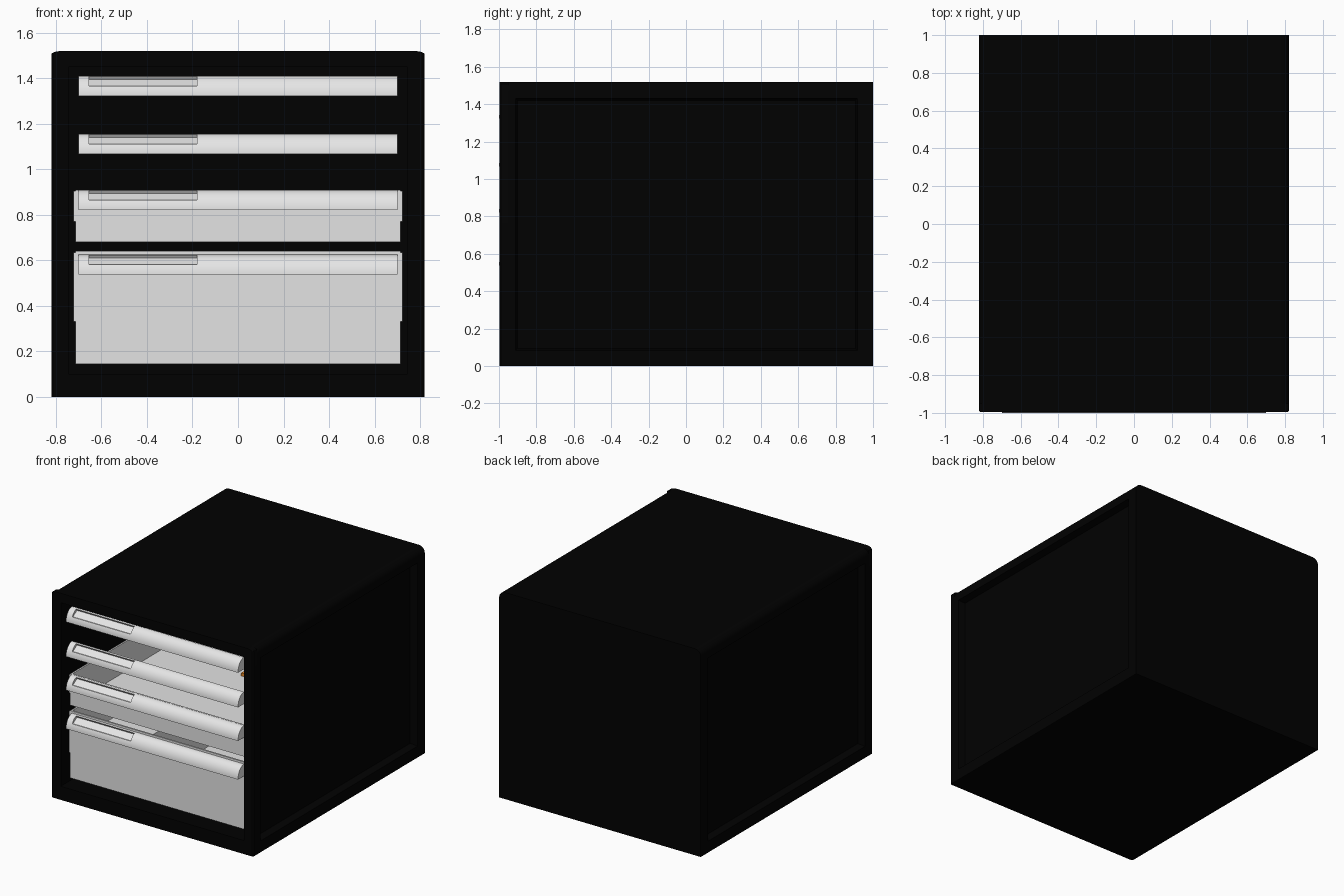
import bpy, bmesh, math

if "Cube" in bpy.data.objects:
    bpy.data.objects.remove(bpy.data.objects["Cube"])


def material(name, r, g, b):
    m = bpy.data.materials.new(name)
    m.diffuse_color = (r, g, b, 1)
    m.use_nodes = True
    m.node_tree.nodes["Principled BSDF"].inputs["Base Color"].default_value = m.diffuse_color
    return m


BLACK = material("black_paint", 0.0003, 0.0003, 0.0003)
GREY = material("drawer_grey", 0.77, 0.77, 0.77)
SILVER = material("handle_silver", 0.79, 0.79, 0.79)
ORANGE = material("orange", 0.8, 0.25, 0.02)


def finish(name, bm, mat, smooth=False):
    bmesh.ops.recalc_face_normals(bm, faces=bm.faces)
    me = bpy.data.meshes.new(name)
    bm.to_mesh(me)
    bm.free()
    ob = bpy.data.objects.new(name, me)
    bpy.context.collection.objects.link(ob)
    me.materials.append(mat)
    if smooth:
        bpy.ops.object.select_all(action='DESELECT')
        ob.select_set(True)
        bpy.context.view_layer.objects.active = ob
        bpy.ops.object.shade_smooth_by_angle(angle=math.radians(30))
    return ob


def add_box(bm, x0, x1, y0, y1, z0, z1):
    vs = bmesh.ops.create_cube(bm, size=1)["verts"]
    for v in vs:
        v.co = ((x0 + x1) / 2 + v.co.x * (x1 - x0),
                (y0 + y1) / 2 + v.co.y * (y1 - y0),
                (z0 + z1) / 2 + v.co.z * (z1 - z0))


def add_loft(bm, lo, hi):
    """Closed solid between two matching outlines."""
    lo = [bm.verts.new(p) for p in lo]
    hi = [bm.verts.new(p) for p in hi]
    n = len(lo)
    bm.faces.new(lo)
    bm.faces.new(hi[::-1])
    for i in range(n):
        j = (i + 1) % n
        bm.faces.new((lo[i], hi[i], hi[j], lo[j]))


def cut(ob, name, lo, hi):
    bm = bmesh.new()
    add_loft(bm, lo, hi)
    cutter = finish(name, bm, BLACK)
    cutter.hide_render = True
    mod = ob.modifiers.new(name, 'BOOLEAN')
    mod.operation, mod.solver, mod.object = 'DIFFERENCE', 'EXACT', cutter
    bpy.context.view_layer.objects.active = ob
    bpy.ops.object.modifier_apply(modifier=name)
    bpy.data.objects.remove(cutter)


def rect_xz(w, z0, z1, y):
    return [(-w, y, z0), (w, y, z0), (w, y, z1), (-w, y, z1)]


def rect_yz(y0, y1, z0, z1, x):
    return [(x, y0, z0), (x, y1, z0), (x, y1, z1), (x, y0, z1)]


def cabinet_outline(w, rx, rz, y):
    """Square foot, rounded upper corners."""
    right = [(w - rx + rx * math.cos(t), y, 1.52 - rz + rz * math.sin(t))
             for t in (math.pi / 2 * i / 6 for i in range(7))]
    return ([(-w, y, 0), (w, y, 0)] + right
            + [(-x, y, z) for x, y, z in reversed(right)])


def cut_opening(ob):
    cut(ob, "cavity", rect_xz(0.745, 0.10, 1.45, -1.2),
        rect_xz(0.745, 0.10, 1.45, 0.95))


# Cabinet shell: hollow, open at the front, with deep sunken side panels
bm = bmesh.new()
add_loft(bm, cabinet_outline(0.82, 0.05, 0.045, -0.95),
         cabinet_outline(0.82, 0.05, 0.045, 1.0))
shell = finish("cabinet_shell", bm, BLACK, True)
cut_opening(shell)
for s in (-1, 1):
    cut(shell, "side_recess", rect_yz(-0.90, 0.905, 0.095, 1.42, s * 0.768),
        rect_yz(-0.912, 0.917, 0.083, 1.432, s * 0.825))

# Front frame with squarer corners and a softened front edge
bm = bmesh.new()
add_loft(bm, cabinet_outline(0.82, 0.05, 0.015, -0.988),
         cabinet_outline(0.82, 0.05, 0.015, -0.95))
frame = finish("front_frame", bm, BLACK, True)
cut_opening(frame)
bm = bmesh.new()
add_loft(bm, cabinet_outline(0.812, 0.045, 0.015, -0.996),
         cabinet_outline(0.82, 0.05, 0.015, -0.988))
lip = finish("front_lip", bm, BLACK, True)
cut_opening(lip)

# Two deep drawers: open trays with side rails
for name, z0, z1, rail_z in (("middle_drawer", 0.68, 0.91, 0.77),
                             ("bottom_drawer", 0.145, 0.64, 0.33)):
    w, t, y0, y1 = 0.715, 0.012, -0.93, 0.90
    bm = bmesh.new()
    add_box(bm, -w, w, y0, y0 + t, z0, z1)
    add_box(bm, -w, w, y1 - t, y1, z0, z1)
    add_box(bm, -w + t, w - t, y0 + t, y1 - t, z0, z0 + t)
    for s in (-1, 1):
        x0, x1 = sorted((s * w, s * (w - t)))
        add_box(bm, x0, x1, y0 + t, y1 - t, z0, z1)
        x0, x1 = sorted((s * w, s * (w + 0.008)))
        add_box(bm, x0, x1, y0, y1, rail_z, z1 - 0.006)
    finish(name, bm, GREY)

# Drawer contents: a storage block and a small orange piece
bm = bmesh.new()
add_box(bm, -0.60, -0.23, -0.75, 0.30, 0.157, 0.49)
finish("storage_block", bm, GREY)
bm = bmesh.new()
add_box(bm, -0.03, 0.06, 0.08, 0.12, 0.692, 0.715)
finish("orange_piece", bm, ORANGE)

# Handles: quarter-round bars with a label slot under a thin rear lip
H, D, YB = 0.088, 0.07, -0.93


def arc(a0, a1, n):
    return [(YB - D * math.cos(a0 + (a1 - a0) * i / n),
             H * math.sin(a0 + (a1 - a0) * i / n)) for i in range(n + 1)]


FULL = arc(0, math.pi / 2, 12) + [(YB, 0)]
SLOT = (arc(0, math.asin(0.5), 5) + [(-0.983, 0.043), (-0.936, 0.072)]
        + arc(math.radians(77), math.pi / 2, 3) + [(YB, 0)])

for name, z in (("top_handle", 1.323), ("second_handle", 1.068),
                ("third_handle", 0.821), ("bottom_handle", 0.537)):
    bm = bmesh.new()
    for outline, x0, x1 in ((FULL, -0.70, -0.655), (SLOT, -0.655, -0.18),
                            (FULL, -0.18, 0.70)):
        add_loft(bm, [(x0, y, z + h) for y, h in outline],
                 [(x1, y, z + h) for y, h in outline])
    finish(name, bm, SILVER, True)
